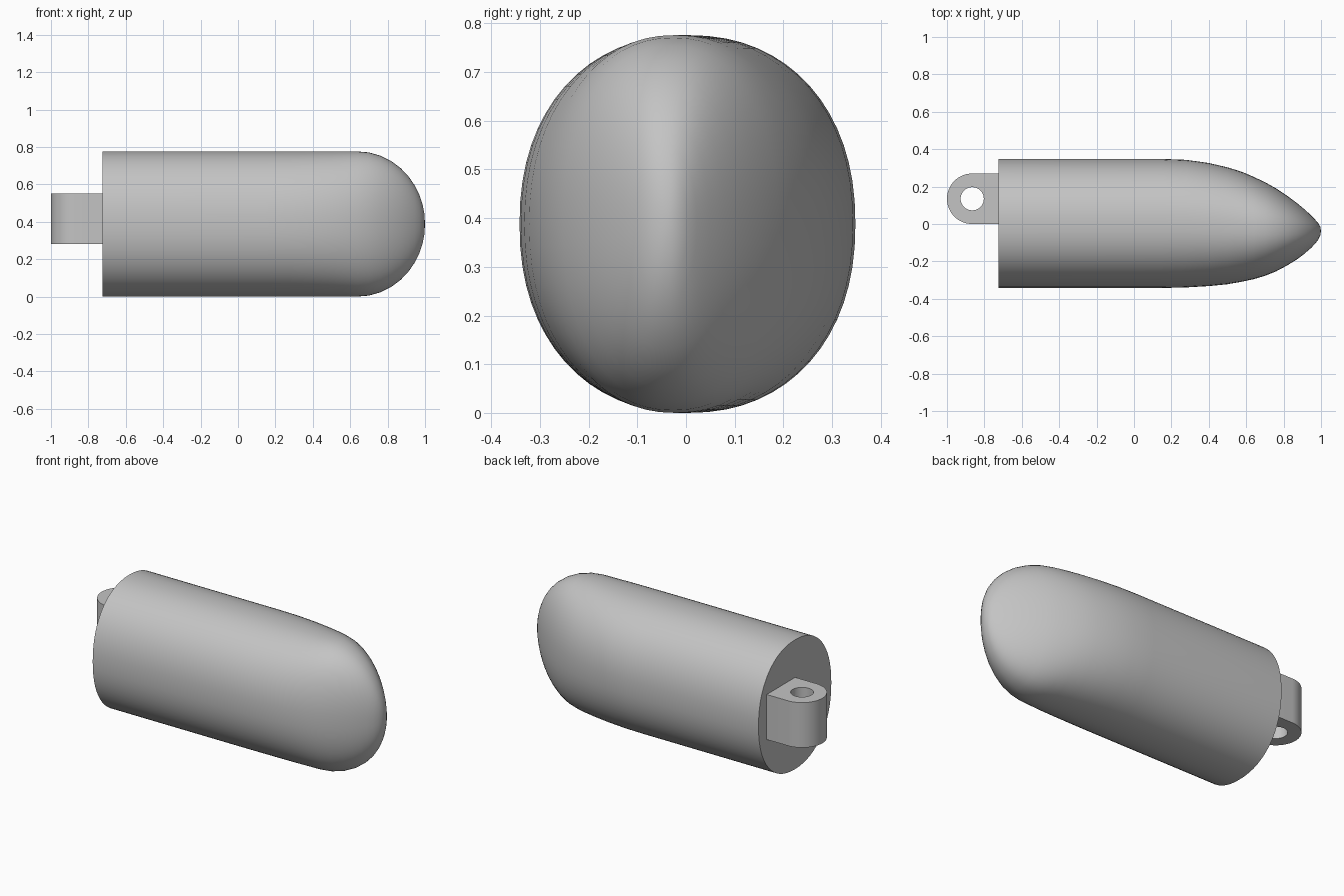
import bpy, bmesh, math

old = bpy.data.objects.get("Cube")
if old:
    bpy.data.objects.remove(old, do_unlink=True)

grey = bpy.data.materials.new("plain grey")
grey.use_nodes = True
grey.diffuse_color = (0.55, 0.55, 0.55, 1)
grey.node_tree.nodes["Principled BSDF"].inputs["Base Color"].default_value = grey.diffuse_color

MID_Z = 0.388       # height of the long axis, also the half height
NOSE_X = 0.64       # where the rounded nose begins
SEGMENTS = 64


def finish(obj, angle):
    bpy.ops.object.select_all(action="DESELECT")
    obj.select_set(True)
    bpy.context.view_layer.objects.active = obj
    if obj.type == "CURVE":
        bpy.ops.object.convert(target="MESH")
        obj = bpy.context.object
    obj.data.materials.clear()
    obj.data.materials.append(grey)
    bpy.ops.object.shade_smooth_by_angle(angle=math.radians(angle))


def power(v, e):
    return math.copysign(abs(v) ** e, v)


# Body: stations of x, front edge y, back edge y
stations = [
    (-0.725, -0.342, 0.348), (0.15, -0.342, 0.348), (0.28, -0.339, 0.343),
    (0.40, -0.332, 0.326), (0.50, -0.322, 0.303), (0.58, -0.308, 0.278),
    (0.64, -0.295, 0.252), (0.70, -0.277, 0.224), (0.76, -0.253, 0.190),
    (0.82, -0.221, 0.150), (0.87, -0.190, 0.113), (0.91, -0.160, 0.080),
    (0.945, -0.130, 0.048), (0.97, -0.104, 0.022), (0.986, -0.082, 0.003),
    (0.996, -0.060, -0.015),
]
bm = bmesh.new()
rings = []
for x, front, back in stations:
    t = max(0, (x - NOSE_X) / (1 - NOSE_X))
    half_z = MID_Z * math.sqrt(1 - t * t)
    mid_y, half_y = (front + back) / 2, (back - front) / 2
    ring = []
    for i in range(SEGMENTS):
        a = math.tau * i / SEGMENTS
        ring.append(bm.verts.new((x, mid_y + half_y * power(math.cos(a), 0.91),
                                  MID_Z + half_z * power(math.sin(a), 0.91))))
    rings.append(ring)
for r, s in zip(rings, rings[1:]):
    for i in range(SEGMENTS):
        j = (i + 1) % SEGMENTS
        bm.faces.new((r[i], r[j], s[j], s[i]))
bm.faces.new(rings[0])
tip = bm.verts.new((1, -0.037, MID_Z))
for i in range(SEGMENTS):
    bm.faces.new((rings[-1][i], rings[-1][(i + 1) % SEGMENTS], tip))
bmesh.ops.recalc_face_normals(bm, faces=bm.faces)
mesh = bpy.data.meshes.new("rounded_body")
bm.to_mesh(mesh)
bm.free()
body = bpy.data.objects.new("rounded_body", mesh)
bpy.context.collection.objects.link(body)
finish(body, 40)

# Hinge tab: round-ended outline with a pin hole, extruded upright
RADIUS, HOLE = 0.135, 0.062
outline = [(0.15, -RADIUS), (0.15, RADIUS)]
for i in range(33):
    a = math.pi / 2 + math.pi * i / 32
    outline.append((RADIUS * math.cos(a), RADIUS * math.sin(a)))
hole = [(HOLE * math.cos(math.tau * i / 40), HOLE * math.sin(math.tau * i / 40))
        for i in range(40)]
curve = bpy.data.curves.new("hinge_tab", "CURVE")
curve.dimensions = "2D"
curve.fill_mode = "BOTH"
curve.extrude = 0.135
for loop in (outline, hole):
    spline = curve.splines.new("POLY")
    spline.points.add(len(loop) - 1)
    for point, (x, y) in zip(spline.points, loop):
        point.co = (x, y, 0, 1)
    spline.use_cyclic_u = True
tab = bpy.data.objects.new("hinge_tab", curve)
tab.location = (-0.865, 0.135, 0.415)
bpy.context.collection.objects.link(tab)
finish(tab, 30)
